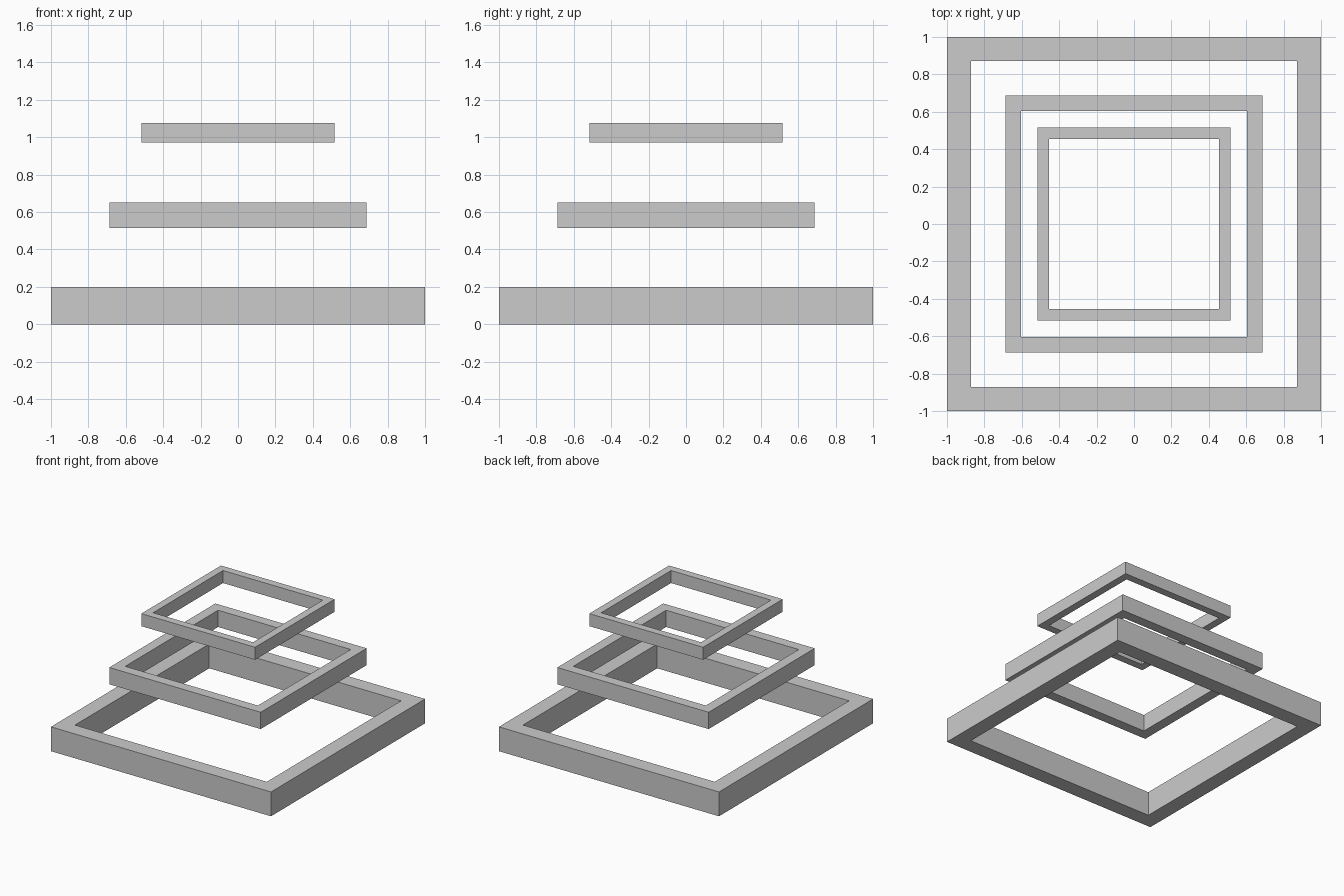
import bpy, bmesh

if "Cube" in bpy.data.objects:
    bpy.data.objects.remove(bpy.data.objects["Cube"])


def square_frame(name, outer, inner, z0, z1):
    """Hollow square ring with vertical walls and flat faces."""
    bm = bmesh.new()
    corners = [(-1, -1), (1, -1), (1, 1), (-1, 1)]

    def loop(r, z):
        return [bm.verts.new((x * r, y * r, z)) for x, y in corners]

    # rectangular cross-section swept around the four corners
    loops = [loop(outer, z0), loop(outer, z1), loop(inner, z1), loop(inner, z0)]
    for a, b in zip(loops, loops[1:] + loops[:1]):
        for i in range(4):
            j = (i + 1) % 4
            bm.faces.new((a[i], a[j], b[j], b[i]))
    bmesh.ops.recalc_face_normals(bm, faces=bm.faces)
    mesh = bpy.data.meshes.new(name)
    bm.to_mesh(mesh)
    bm.free()
    obj = bpy.data.objects.new(name, mesh)
    bpy.context.collection.objects.link(obj)
    return obj


# three floating frames, shrinking upward
square_frame("bottom_frame", 1.0, 0.872, 0.0, 0.2)
square_frame("middle_frame", 0.688, 0.603, 0.514, 0.652)
square_frame("top_frame", 0.517, 0.454, 0.972, 1.075)
